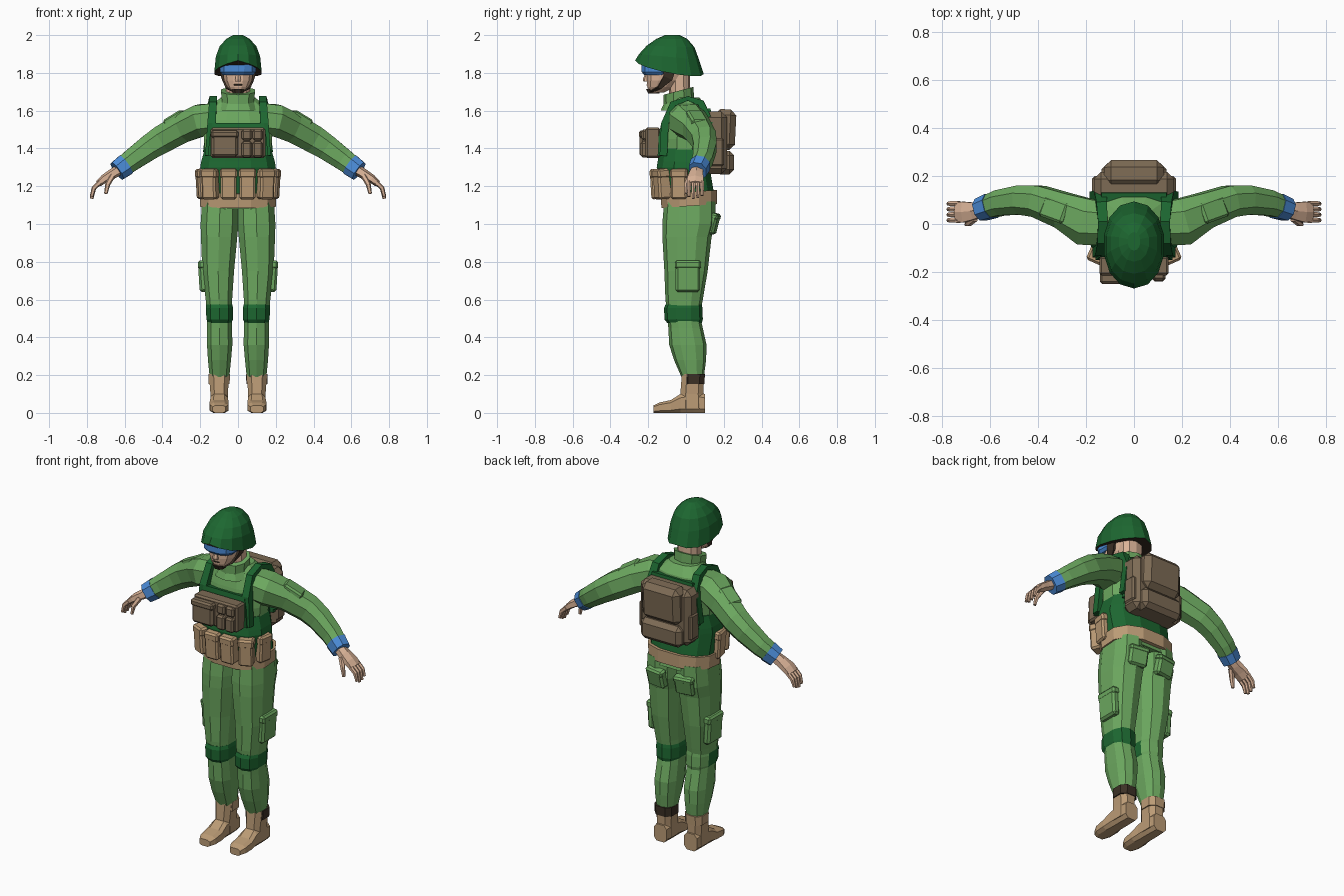
import bpy, bmesh, math
from mathutils import Vector, Euler, Matrix

def material(name, rgb):
    m = bpy.data.materials.new(name)
    m.diffuse_color = (*rgb, 1)
    return m

LIGHT = material("light green cloth", (0.15, 0.39, 0.115))
DARK = material("dark green armour", (0.012, 0.135, 0.03))
TAN = material("tan webbing", (0.50, 0.33, 0.18))
BROWN = material("brown packs", (0.205, 0.147, 0.09))
SKIN = material("skin", (0.70, 0.45, 0.31))
BLUE = material("blue", (0.07, 0.26, 0.68))
UMBER = material("dark brown", (0.045, 0.03, 0.019))

def finish(name, bm, *mats):
    bmesh.ops.recalc_face_normals(bm, faces=bm.faces)
    me = bpy.data.meshes.new(name)
    bm.to_mesh(me)
    bm.free()
    for m in mats:
        me.materials.append(m)
    ob = bpy.data.objects.new(name, me)
    bpy.context.collection.objects.link(ob)
    return ob

def bridge(name, frames, n, power, *mats):
    """Skin rings given as (centre, u, v); u and v are half-axes."""
    bm = bmesh.new()
    k = math.cos(math.pi / n) ** power
    f = lambda t: math.copysign(abs(t) ** power, t) / k
    rings = []
    for c, u, v in frames:
        angles = [(i + .5) * 2 * math.pi / n for i in range(n)]
        rings.append([bm.verts.new(c + u * f(math.cos(a)) + v * f(math.sin(a))) for a in angles])
    for r, q in zip(rings, rings[1:]):
        for i in range(n):
            j = (i + 1) % n
            bm.faces.new((r[i], r[j], q[j], q[i]))
    bm.faces.new(rings[0])
    bm.faces.new(rings[-1])
    return finish(name, bm, *mats)

def stack(name, rows, *mats, n=10, power=.8):
    """Rows of (z, x centre, x radius, y front, y back, rise towards the back)."""
    fr = []
    for z, cx, rx, y0, y1, *t in rows:
        fr.append((Vector((cx, (y0 + y1) / 2, z)), Vector((rx, 0, 0)),
                   Vector((0, (y1 - y0) / 2, t[0] if t else 0))))
    return bridge(name, fr, n, power, *mats)

def sweep(name, pts, side, *mats, n=8, power=.85):
    """Path points (x, y, z, half width along side, half thickness)."""
    ps = [Vector(p[:3]) for p in pts]
    fr = []
    for i, p in enumerate(pts):
        t = (ps[min(i + 1, len(ps) - 1)] - ps[max(i - 1, 0)]).normalized()
        u = Vector(side)
        u = (u - t * u.dot(t)).normalized()
        fr.append((ps[i], u * p[3], t.cross(u) * p[4]))
    return bridge(name, fr, n, power, *mats)

def box(name, c, size, mat, rot=(0, 0, 0), bevel=.01):
    bm = bmesh.new()
    bmesh.ops.create_cube(bm, size=1)
    bmesh.ops.scale(bm, vec=size, verts=bm.verts)
    bmesh.ops.bevel(bm, geom=bm.edges[:], offset=bevel, segments=1, affect='EDGES')
    bmesh.ops.transform(bm, matrix=Matrix.Translation(c) @ Euler(rot).to_matrix().to_4x4(), verts=bm.verts)
    return finish(name, bm, mat)

def flip(pts, s):
    return [(p[0] * s, *p[1:]) for p in pts]

# Shirt, collar, neck
stack("shirt", [(1.08, 0, .185, -.115, .15), (1.30, 0, .17, -.12, .10), (1.45, 0, .18, -.125, .11),
                (1.55, 0, .18, -.105, .125), (1.62, 0, .15, -.085, .11), (1.67, 0, .09, -.07, .07)], LIGHT, n=12)
stack("collar", [(1.60, 0, .10, -.13, .06), (1.65, 0, .084, -.115, .04, .015),
                 (1.705, 0, .09, -.115, .035, .02)], LIGHT, power=.9)
stack("neck", [(1.6, 0, .062, -.085, .02), (1.84, 0, .065, -.09, .02)], SKIN)

# Vest
stack("vest_waist", [(1.15, 0, .19, -.13, .15), (1.30, 0, .20, -.155, .125), (1.33, 0, .195, -.15, .125),
                     (1.40, 0, .175, -.143, .13)], DARK, n=12)
sweep("vest_front", [(0, -.13, 1.36, .16, .02), (0, -.125, 1.46, .15, .02), (0, -.112, 1.53, .135, .02)],
      (1, 0, 0), DARK, n=4, power=1)
sweep("vest_back", [(0, .115, 1.36, .165, .02), (0, .125, 1.5, .15, .02), (0, .11, 1.61, .135, .02)],
      (1, 0, 0), DARK, n=4, power=1)
for s in (1, -1):
    sweep("vest_strap", flip([(.15, -.12, 1.36, .024, .02), (.14, -.112, 1.53, .022, .02),
                              (.133, -.07, 1.635, .02, .016), (.13, .01, 1.665, .02, .012),
                              (.135, .08, 1.64, .022, .018), (.14, .12, 1.55, .026, .02),
                              (.155, .115, 1.38, .03, .02)], s), (1, 0, 0), DARK, n=4, power=1)

# Chest rig
box("chest_rig", (0, -.175, 1.43), (.29, .08, .16), BROWN)
box("chest_pocket_large", (-.07, -.215, 1.425), (.14, .06, .14), BROWN, bevel=.014)
box("chest_pocket_flap", (-.07, -.22, 1.475), (.146, .06, .04), BROWN)
for x in (.046, .104):
    box("chest_pocket_lower", (x, -.21, 1.395), (.054, .06, .085), BROWN)
    box("chest_pocket_upper", (x, -.205, 1.472), (.054, .06, .058), BROWN)

# Belt and pouches
stack("belt", [(1.095, 0, .20, -.13, .165, .01), (1.17, 0, .202, -.135, .165, .01)], TAN, n=12)
for s in (1, -1):
    for x, y, r, w in ((.05, -.145, 0, .085), (.142, -.12, .42, .08), (.192, -.035, 1.4, .085)):
        d = .085 if r < 1 else .05
        box("belt_pouch", (s * x, y, 1.21), (w, d, .155), TAN, (.06, 0, s * r))
        box("belt_pouch_flap", (s * x, y, 1.268), (w + .008, d + .01, .05), TAN, (.06, 0, s * r))

# Backpack
box("backpack", (0, .155, 1.43), (.335, .125, .33), BROWN, bevel=.03)
box("backpack_top_panel", (0, .205, 1.50), (.25, .115, .215), BROWN, (-.05, 0, 0), .03)
box("backpack_lower_pocket", (0, .205, 1.325), (.27, .10, .125), BROWN, bevel=.025)
for s in (1, -1):
    box("backpack_side_pocket", (s * .155, .16, 1.38), (.04, .08, .15), BROWN)

# Arms and hands
for s in (1, -1):
    sweep("sleeve", flip([(.11, 0, 1.555, .09, .085), (.20, .008, 1.548, .098, .085), (.29, .055, 1.51, .075, .078),
                          (.40, .095, 1.45, .066, .074), (.47, .1, 1.405, .061, .067), (.56, .088, 1.34, .053, .058),
                          (.62, .067, 1.295, .046, .052)], s), (0, 1, 0), LIGHT)
    sweep("cuff", flip([(.595, .076, 1.313, .052, .058), (.64, .06, 1.28, .047, .053)], s), (0, 1, 0), BLUE)
    box("sleeve_pocket", (s * .33, .058, 1.56), (.12, .09, .04), LIGHT, (0, s * .52, s * .35))
    sweep("palm", flip([(.62, .063, 1.293, .028, .026), (.67, .054, 1.262, .036, .024), (.71, .05, 1.238, .043, .02),
                        (.74, .05, 1.213, .042, .016)], s), (0, 1, 0), SKIN, n=6)
    for i in range(4):
        y = .016 + .023 * i
        tip = 1.13 + .012 * abs(i - 1.3)
        sweep("finger", flip([(.73, y, 1.222, .011, .012), (.763, y, 1.19, .01, .011),
                              (.775, y, tip, .007, .008)], s), (0, 1, 0), SKIN, n=6)
    sweep("thumb", flip([(.665, .025, 1.255, .014, .014), (.69, .003, 1.21, .012, .012),
                         (.70, -.002, 1.16, .007, .008)], s), (0, 1, 0), SKIN, n=6)

# Legs
for s in (1, -1):
    leg = [(1.12, .095, .095, -.11, .15), (1.0, .098, .1, -.12, .15), (.93, .1, .096, -.12, .13),
           (.75, .105, .084, -.11, .11), (.60, .101, .07, -.105, .085), (.52, .098, .066, -.095, .07),
           (.45, .097, .066, -.09, .085), (.36, .097, .067, -.085, .105), (.28, .098, .061, -.06, .103),
           (.19, .098, .052, -.022, .092)]
    stack("trouser_leg", [(z, cx * s, *r) for z, cx, *r in leg], LIGHT)
    pad = stack("knee_pad", [(.475, s * .097, .062, -.095, .08), (.495, s * .097, .07, -.11, .085),
                             (.555, s * .098, .072, -.112, .083), (.575, s * .099, .068, -.104, .08)], DARK, LIGHT)
    if s < 0:  # this pad is open behind the knee
        for p in pad.data.polygons:
            p.material_index = int(p.normal.y > .4)
    box("cargo_pocket", (s * .185, .01, .72), (.045, .13, .16), LIGHT, (0, s * .06, 0), .012)
    box("cargo_flap", (s * .188, .01, .785), (.048, .138, .045), LIGHT, (0, s * .06, 0))
    box("seat_pocket", (s * .093, .14, 1.0), (.115, .05, .11), LIGHT, (-.25, 0, s * -.15), .012)
    box("seat_pocket_flap", (s * .093, .152, 1.04), (.12, .05, .035), LIGHT, (-.25, 0, s * -.15))

# Boots
for s in (1, -1):
    x = s * .1
    stack("boot_shaft", [(.02, x, .047, -.03, .097), (.1, x, .046, -.03, .093), (.205, x, .054, -.022, .095)], TAN, n=8, power=.7)
    foot = []
    for y, w, h in ((.1, .042, .1), (.04, .046, .115), (-.03, .046, .10), (-.08, .051, .068),
                    (-.14, .049, .055), (-.172, .034, .04)):
        foot.append((Vector((x, y, h / 2)), Vector((w, 0, 0)), Vector((0, 0, h / 2))))
    bridge("boot_foot", foot, 8, .6, TAN)
    stack("boot_top", [(.153, x, .056, -.016, .098), (.207, x, .057, -.016, .1)], UMBER if s > 0 else TAN, n=8, power=.7)

# Head and face
stack("head", [(1.695, 0, .028, -.195, -.12), (1.725, 0, .056, -.205, -.06), (1.76, 0, .074, -.207, -.02),
               (1.82, 0, .082, -.205, .01), (1.90, 0, .08, -.19, .01)], SKIN, n=12)
stack("nose", [(1.755, 0, .016, -.224, -.19), (1.765, 0, .015, -.227, -.19), (1.81, 0, .008, -.21, -.18)], SKIN, n=6)
box("mouth", (0, -.205, 1.737), (.045, .008, .007), UMBER, bevel=.002)
stack("goggles", [(1.79, 0, .082, -.222, -.09), (1.805, 0, .094, -.235, -.07), (1.86, 0, .097, -.235, -.07)], BLUE, n=12)
stack("chin_cup", [(1.69, 0, .028, -.2, -.14), (1.715, 0, .034, -.212, -.14)], UMBER, n=8)
for s in (1, -1):
    sweep("chin_strap", flip([(.088, -.085, 1.84, .035, .008), (.08, -.095, 1.775, .025, .008),
                              (.058, -.14, 1.725, .01, .008), (.02, -.185, 1.703, .009, .008)], s),
          (0, 1, 0), UMBER, n=4, power=1)

# Helmet with dark lining
helmet = stack("helmet", [(1.83, 0, .125, -.265, .09, -.035), (1.885, 0, .117, -.245, .065, -.014),
                          (1.94, 0, .097, -.205, .042, -.004), (1.98, 0, .062, -.155, .005),
                          (2.0, 0, .026, -.11, -.035)], DARK, UMBER, n=14, power=.95)
for v in helmet.data.vertices:
    if v.co.z < 1.87:
        v.co.z -= .03 * abs(v.co.x) / .125
for p in helmet.data.polygons:
    p.material_index = int(len(p.vertices) > 4 and p.center.z < 1.9)
